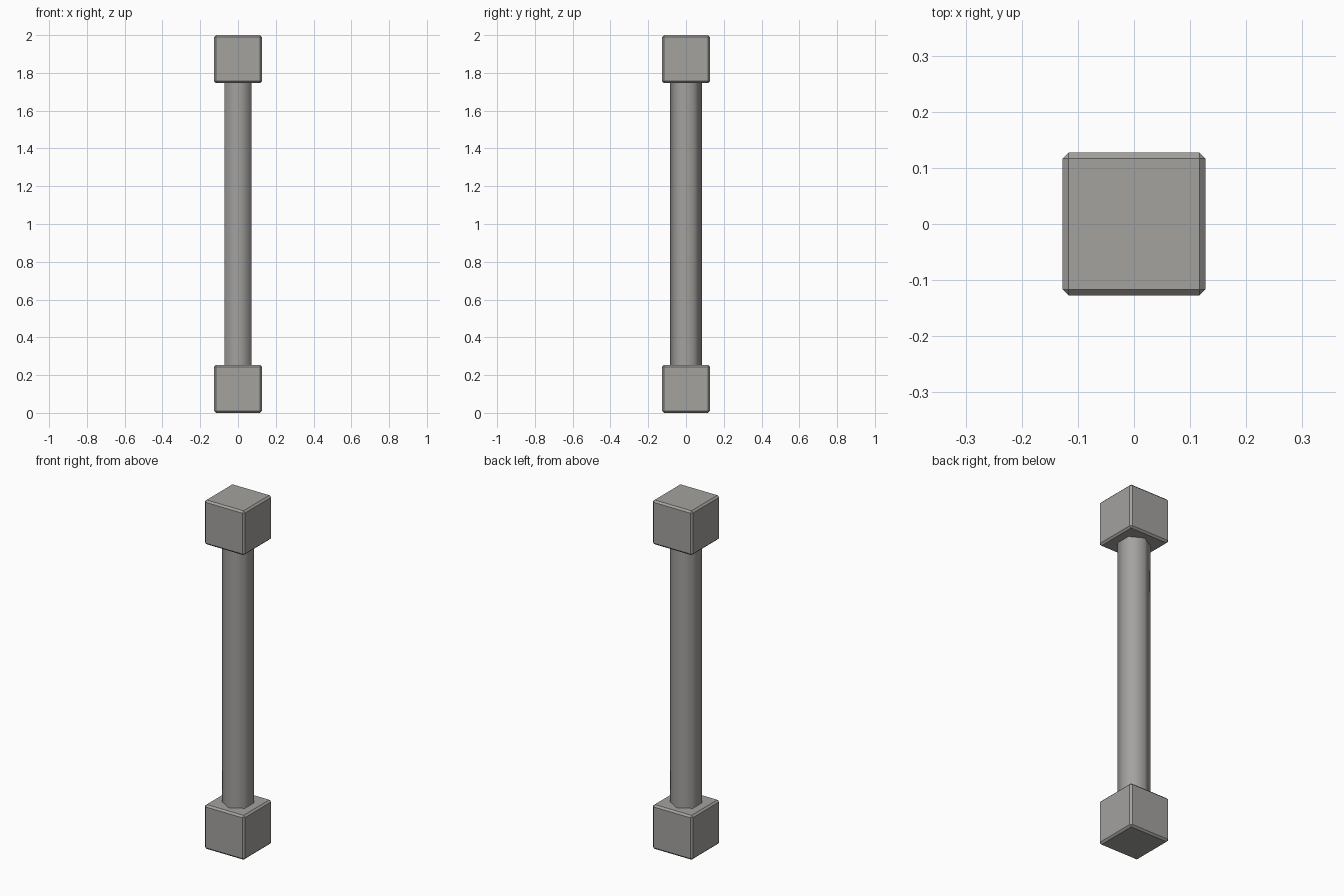
import bpy, bmesh, math
from mathutils import Matrix

if "Cube" in bpy.data.objects:
    bpy.data.objects.remove(bpy.data.objects["Cube"])

BLOCK = 0.254      # side of the end cubes
CHAMFER = 0.01
HEIGHT = 2.0
RADIUS = 0.084     # hexagonal shaft, corners on the y axis

stone = bpy.data.materials.new("warm_grey_stone")
stone.diffuse_color = (0.37, 0.36, 0.345, 1.0)
stone.use_nodes = True
stone.node_tree.nodes["Principled BSDF"].inputs["Base Color"].default_value = stone.diffuse_color


def add_object(name, bm, smooth):
    mesh = bpy.data.meshes.new(name)
    bmesh.ops.recalc_face_normals(bm, faces=bm.faces)
    for f in bm.faces:
        f.smooth = smooth
    bm.to_mesh(mesh)
    bm.free()
    mesh.materials.append(stone)
    obj = bpy.data.objects.new(name, mesh)
    bpy.context.collection.objects.link(obj)


# chamfered end blocks
for name, z in (("base_block", BLOCK / 2), ("top_block", HEIGHT - BLOCK / 2)):
    bm = bmesh.new()
    bmesh.ops.create_cube(bm, size=BLOCK, matrix=Matrix.Translation((0, 0, z)))
    bmesh.ops.bevel(bm, geom=bm.edges[:], offset=CHAMFER, segments=1,
                    profile=0.5, affect='EDGES')
    add_object(name, bm, False)

# smooth-shaded six-sided shaft, open ends hidden just inside the blocks
bm = bmesh.new()
ring = [bm.verts.new((RADIUS * math.sin(i * math.pi / 3),
                      RADIUS * math.cos(i * math.pi / 3),
                      BLOCK - 0.01)) for i in range(6)]
edges = [bm.edges.new((ring[i], ring[(i + 1) % 6])) for i in range(6)]
ext = bmesh.ops.extrude_edge_only(bm, edges=edges)
top = [g for g in ext["geom"] if isinstance(g, bmesh.types.BMVert)]
bmesh.ops.translate(bm, verts=top, vec=(0, 0, HEIGHT - 2 * BLOCK + 0.02))
add_object("shaft", bm, True)
